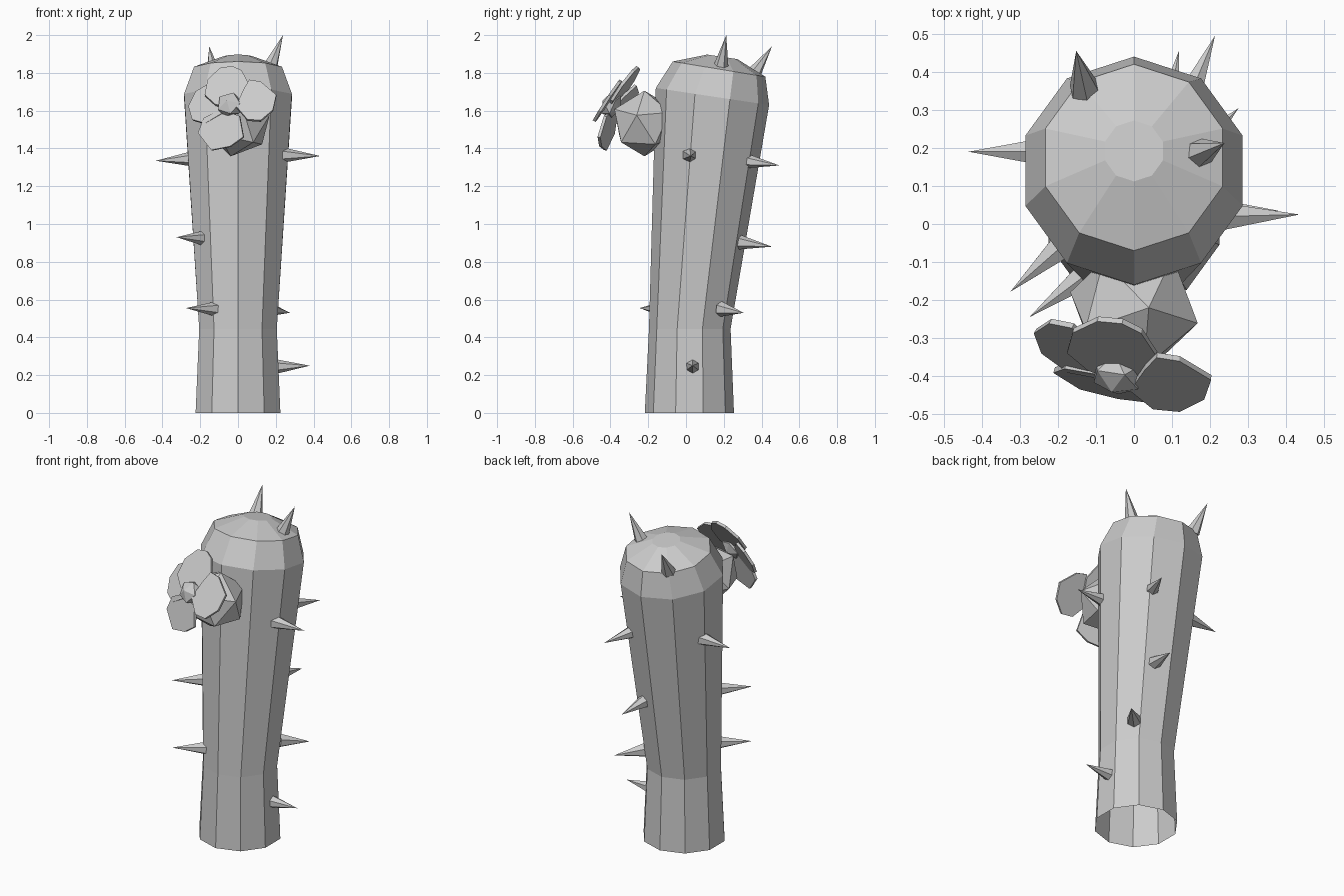
import bpy, bmesh, math
from mathutils import Vector, Matrix

if "Cube" in bpy.data.objects:
    bpy.data.objects.remove(bpy.data.objects["Cube"])


def finish(bm, name):
    bmesh.ops.recalc_face_normals(bm, faces=bm.faces[:])
    mesh = bpy.data.meshes.new(name)
    bm.to_mesh(mesh)
    bm.free()
    obj = bpy.data.objects.new(name, mesh)
    bpy.context.collection.objects.link(obj)
    return obj


# Stem: ten-sided rings (centre y, centre z, radius, dz/dy tilt), open at the base
rings = [(0.018, 0.0, 0.236, 0), (0.02, 0.445, 0.216, 0),
         (0.14, 1.675, 0.3, -0.15), (0.175, 1.82, 0.245, -0.165),
         (0.192, 1.885, 0.08, -0.15)]
bm = bmesh.new()
loops = []
for cy, cz, r, tilt in rings:
    loop = []
    for i in range(10):
        a = math.radians(-90 + 36 * i)
        dy = r * math.sin(a)
        loop.append(bm.verts.new((r * math.cos(a), cy + dy, cz + tilt * dy)))
    loops.append(loop)
for lo, hi in zip(loops, loops[1:]):
    for i in range(10):
        j = (i + 1) % 10
        bm.faces.new((lo[i], lo[j], hi[j], hi[i]))
bm.faces.new(loops[-1])
finish(bm, "stem")


# Spines: six-sided cones from base point to tip
def spine(base, tip, r=0.041):
    base, tip = Vector(base), Vector(tip)
    d = tip - base
    bm = bmesh.new()
    bmesh.ops.create_cone(bm, cap_ends=True, segments=6, radius1=r, radius2=0,
                          depth=d.length)
    rot = d.to_track_quat('Z', 'Y').to_matrix().to_4x4()
    bm.transform(Matrix.Translation((base + tip) / 2) @ rot)
    finish(bm, "spine")


for base, tip in [
        ((-0.24, 0.19, 1.345), (-0.435, 0.19, 1.335)),
        ((0.235, 0.02, 1.365), (0.435, 0.025, 1.36)),
        ((-0.18, -0.05, 0.925), (-0.325, -0.178, 0.93)),
        ((-0.115, -0.125, 0.55), (-0.275, -0.245, 0.555)),
        ((0.155, 0.185, 0.55), (0.275, 0.305, 0.53)),
        ((0.19, 0.035, 0.245), (0.38, 0.035, 0.25)),
        ((0.135, 0.31, 1.335), (0.213, 0.495, 1.31)),
        ((0.085, 0.275, 0.905), (0.118, 0.455, 0.88)),
        ((0.17, 0.185, 1.83), (0.238, 0.213, 2.0)),
        ((-0.13, 0.355, 1.79), (-0.152, 0.455, 1.94))]:
    spine(base, tip)


# Flower bulb and centre: faceted balls
def ball(name, centre, r, matrix):
    bm = bmesh.new()
    bmesh.ops.create_icosphere(bm, subdivisions=1, radius=r)
    bm.transform(Matrix.Translation(centre) @ matrix)
    finish(bm, name)


ball("flower_bulb", (0, -0.22, 1.532), 0.178,
     Matrix.Rotation(0.22, 4, 'Y') @ Matrix.Rotation(-0.26, 4, 'Z'))
facing = Vector((-0.3, -1, 0.5)).to_track_quat('Z', 'Y').to_matrix().to_4x4()
ball("flower_centre", (-0.045, -0.395, 1.63), 0.072,
     facing @ Matrix.Diagonal((1, 1, 0.75, 1)))


# Petals: front outline (x, z) laid on a sloped plane, then thickened
def petal(name, outline, centre, slope_x, slope_z):
    cx, cy, cz = centre
    bm = bmesh.new()
    bm.faces.new([bm.verts.new((x, cy + slope_x * (x - cx) + slope_z * (z - cz), z))
                  for x, z in outline])
    obj = finish(bm, name)
    mod = obj.modifiers.new("thickness", 'SOLIDIFY')
    mod.thickness = 0.016
    mod.offset = 0


petal("petal_top",
      [(-.175, 1.68), (-.16, 1.76), (-.095, 1.822), (-.03, 1.832), (.02, 1.81),
       (.06, 1.735), (.04, 1.655), (-.04, 1.61), (-.12, 1.63)],
      (-.05, -.33, 1.72), -.2, .7)
petal("petal_right",
      [(.03, 1.71), (.06, 1.76), (.12, 1.75), (.203, 1.68), (.185, 1.60),
       (.12, 1.545), (.05, 1.55), (-.01, 1.62)],
      (.11, -.425, 1.64), -.05, .65)
petal("petal_bottom",
      [(-.21, 1.48), (-.18, 1.56), (-.09, 1.605), (.01, 1.57), (.03, 1.46),
       (-.04, 1.41), (-.14, 1.39)],
      (-.09, -.415, 1.5), -.3, .25)
petal("petal_left",
      [(-.26, 1.62), (-.22, 1.70), (-.16, 1.735), (-.1, 1.67), (-.07, 1.59),
       (-.17, 1.53), (-.24, 1.55)],
      (-.17, -.325, 1.63), -.55, .6)
